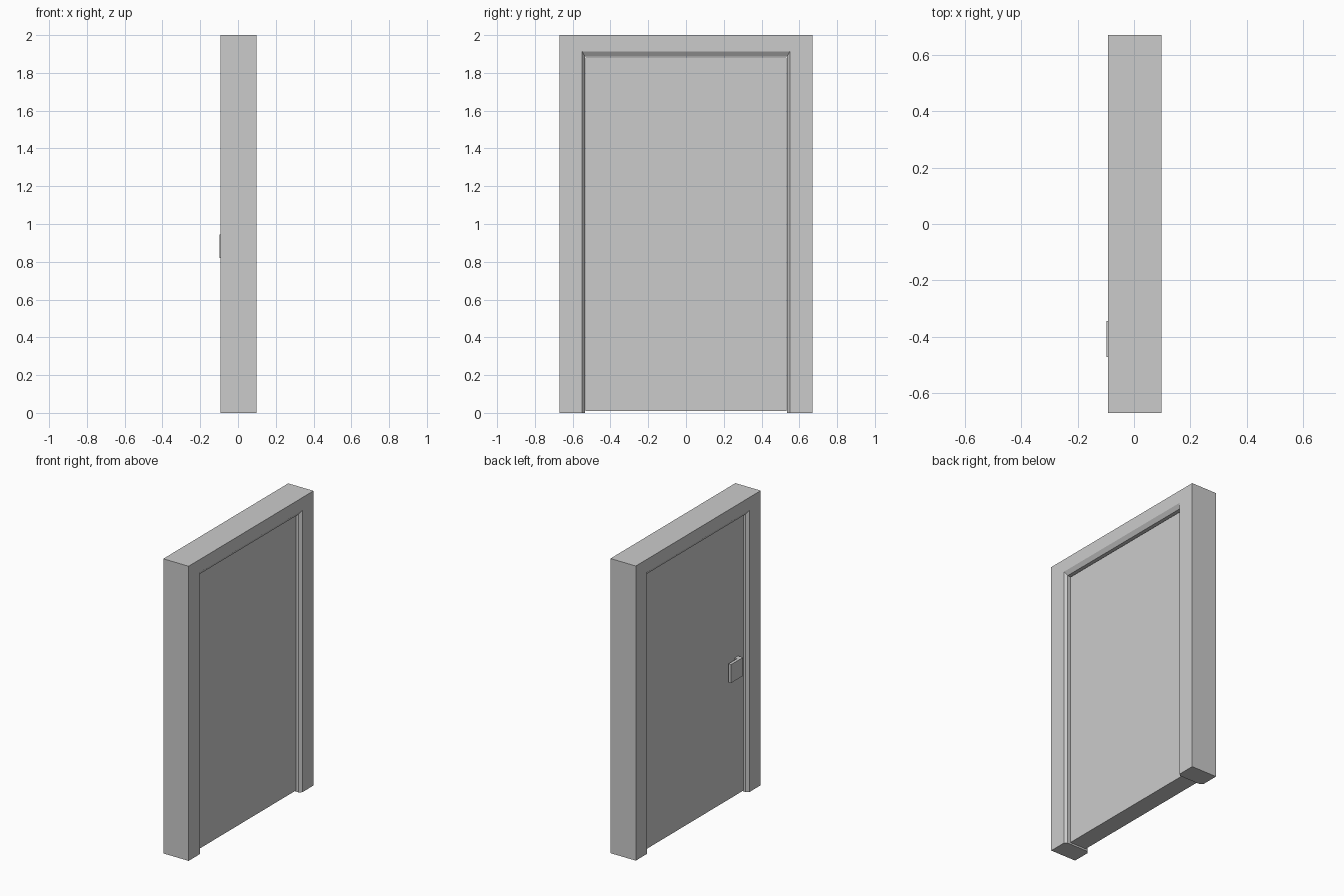
import bpy, bmesh

if "Cube" in bpy.data.objects:
    bpy.data.objects.remove(bpy.data.objects["Cube"])


def finish(bm, name):
    bmesh.ops.recalc_face_normals(bm, faces=bm.faces)
    mesh = bpy.data.meshes.new(name)
    bm.to_mesh(mesh)
    bm.free()
    obj = bpy.data.objects.new(name, mesh)
    bpy.context.collection.objects.link(obj)
    return obj


def box(name, x, y, z):
    bm = bmesh.new()
    bmesh.ops.create_cube(bm, size=1)
    for v in bm.verts:
        v.co = [r[0] if c < 0 else r[1] for c, r in zip(v.co, (x, y, z))]
    return finish(bm, name)


# Door frame: cross-section points (x, half width, top height), mitred round an arch
BACK, FRONT = -0.092, 0.098
profile = [
    (BACK, 0.67, 2.0), (FRONT, 0.67, 2.0),
    (FRONT, 0.55, 1.914), (FRONT - 0.018, 0.535, 1.887),
    (BACK + 0.018, 0.535, 1.887), (BACK, 0.55, 1.914),
]
bm = bmesh.new()
sections = []
for side, up in ((-1, 0), (-1, 1), (1, 1), (1, 0)):
    sections.append([bm.verts.new((x, side * w, up * top)) for x, w, top in profile])
n = len(profile)
for a, b in zip(sections, sections[1:]):
    for i in range(n):
        j = (i + 1) % n
        bm.faces.new((a[i], a[j], b[j], b[i]))
bm.faces.new(sections[0])
bm.faces.new(sections[-1])
finish(bm, "door_frame")

# Door slab, with a thin gap all round
box("door_panel", (-0.06, 0.062), (-0.531, 0.531), (0.009, 1.881))

# Handle: L-shaped pull, extruded upward from its plan outline
plan = [(-0.06, -0.472), (-0.098, -0.472), (-0.098, -0.344),
        (-0.078, -0.344), (-0.078, -0.435), (-0.06, -0.435)]
bm = bmesh.new()
base = bm.faces.new([bm.verts.new((x, y, 0.82)) for x, y in plan])
top = bmesh.ops.extrude_face_region(bm, geom=[base], use_keep_orig=True)
for v in top["geom"]:
    if isinstance(v, bmesh.types.BMVert):
        v.co.z = 0.945
finish(bm, "handle")
